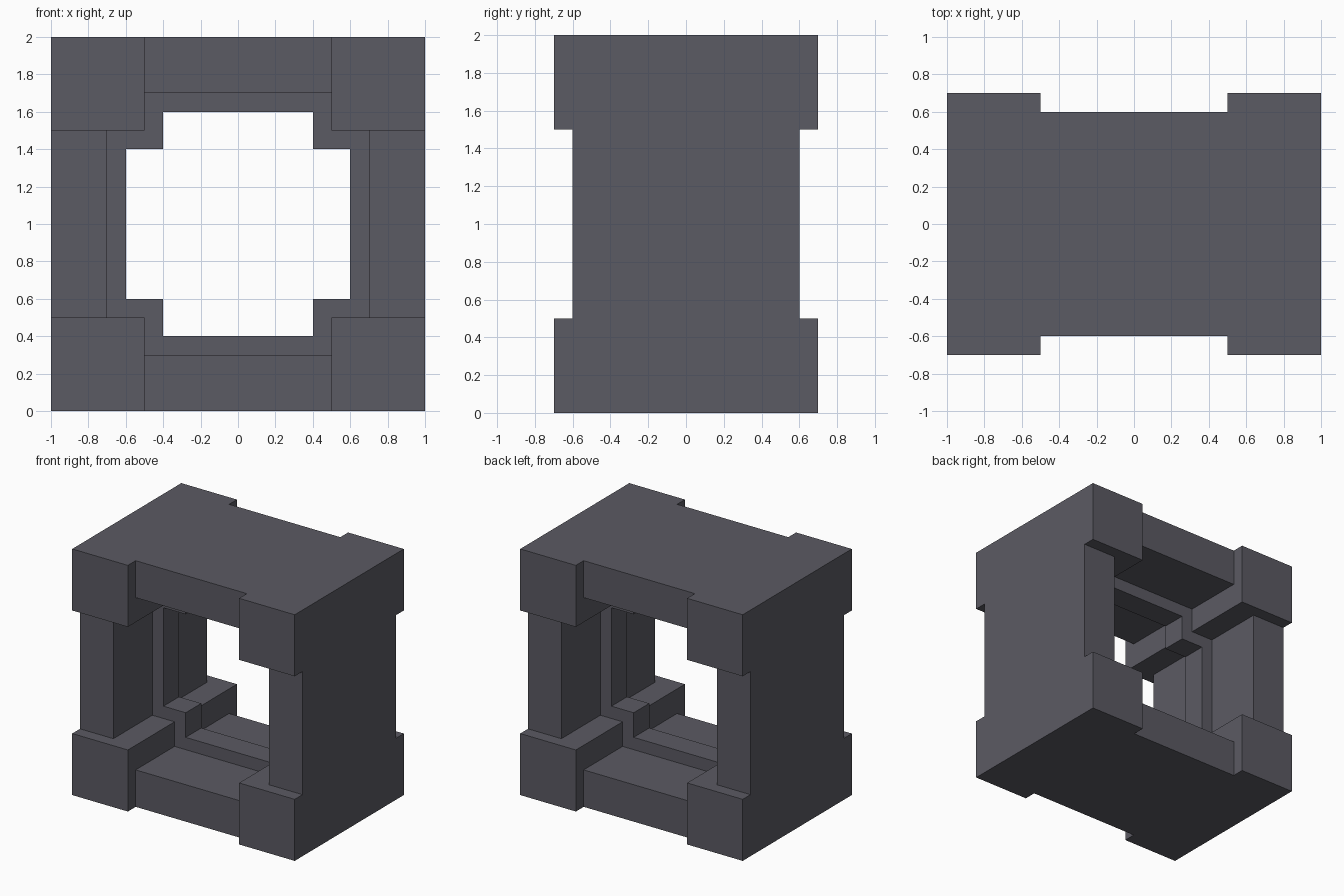
import bpy, bmesh

if "Cube" in bpy.data.objects:
    bpy.data.objects.remove(bpy.data.objects["Cube"])

grey = bpy.data.materials.new("dark_grey")
grey.diffuse_color = (0.105, 0.103, 0.125, 1)
grey.use_nodes = True
grey.node_tree.nodes["Principled BSDF"].inputs["Base Color"].default_value = grey.diffuse_color


def prism(name, outline, y0, y1):
    """Extrude an outline of (x, z) points, z measured from the frame centre."""
    bm = bmesh.new()
    face = bm.faces.new([bm.verts.new((x, y0, z + 1)) for x, z in outline])
    new = bmesh.ops.extrude_face_region(bm, geom=[face])["geom"]
    verts = [v for v in new if isinstance(v, bmesh.types.BMVert)]
    bmesh.ops.translate(bm, vec=(0, y1 - y0, 0), verts=verts)
    bmesh.ops.recalc_face_normals(bm, faces=bm.faces)
    mesh = bpy.data.meshes.new(name)
    bm.to_mesh(mesh)
    bm.free()
    mesh.materials.append(grey)
    obj = bpy.data.objects.new(name, mesh)
    bpy.context.collection.objects.link(obj)
    return obj


def cross(a, b):
    """Plus-shaped outline with arm reach a and arm half width b."""
    return [(a, -b), (a, b), (b, b), (b, a), (-b, a), (-b, b),
            (-a, b), (-a, -b), (-b, -b), (-b, -a), (b, -a), (b, -b)]


# Solid block that the frame is carved from
frame = prism("frame", [(-1, -1), (1, -1), (1, 1), (-1, 1)], -0.7, 0.7)


def carve(name, outline, y0, y1):
    cutter = prism(name, outline, y0, y1)
    cutter.hide_render = True
    cutter.display_type = 'WIRE'
    mod = frame.modifiers.new(name, 'BOOLEAN')
    mod.operation = 'DIFFERENCE'
    mod.solver = 'EXACT'
    mod.object = cutter


# Opening through the thin rib in the middle of the depth
ribbed = [(0.6, 0.4), (0.4, 0.6)]
carve("rib_opening_cutter", cross(0.6, 0.4), -0.9, 0.9)

for side, s in (("front", -1), ("back", 1)):
    # Wider opening on each side of the rib
    carve(side + "_opening_cutter", cross(0.7, 0.5), s * 0.1, s * 0.9)
    # Shallow recess of the walls between the corner blocks
    carve(side + "_recess_cutter", cross(1.2, 0.5), s * 0.6, s * 0.8)
